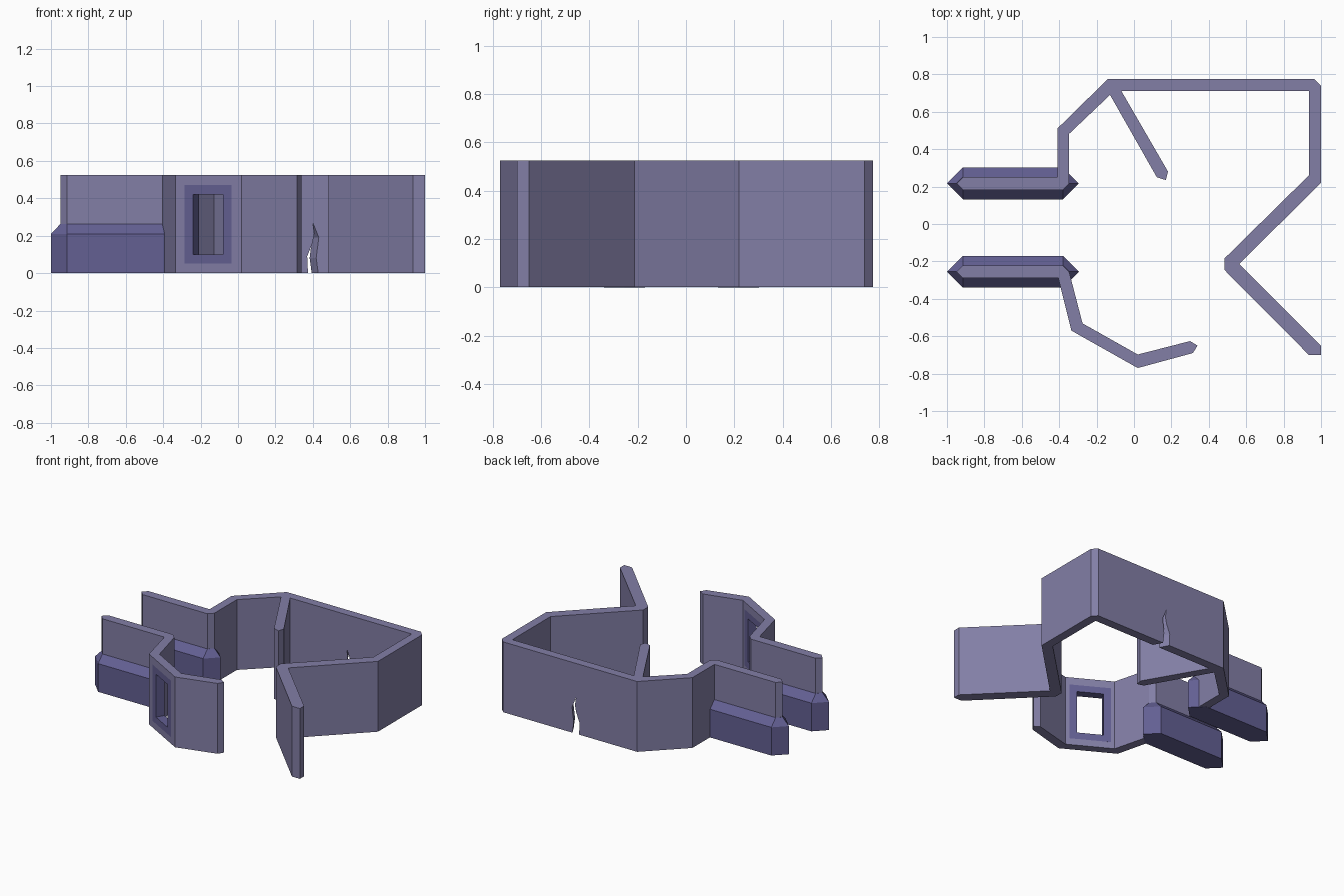
import bpy, bmesh
from mathutils import Vector

if "Cube" in bpy.data.objects:
    bpy.data.objects.remove(bpy.data.objects["Cube"])

H = 0.525          # wall height
A, B = Vector((-0.335, -0.57)), Vector((0.02, -0.77))   # outer line of window wall


def material(name, rgb):
    m = bpy.data.materials.new(name)
    m.diffuse_color = (*rgb, 1)
    m.use_nodes = True
    m.node_tree.nodes["Principled BSDF"].inputs["Base Color"].default_value = m.diffuse_color
    return m


wall_mat = material("wall_lilac", (0.225, 0.21, 0.38))
trim_mat = material("trim_purple", (0.125, 0.115, 0.29))


def loft(name, rings, mat=None):
    """Closed solid through rings of 3D points, flat caps."""
    bm = bmesh.new()
    rows = [[bm.verts.new(p) for p in r] for r in rings]
    n = len(rows[0])
    for lo, hi in zip(rows, rows[1:]):
        for i in range(n):
            j = (i + 1) % n
            bm.faces.new((lo[i], lo[j], hi[j], hi[i]))
    bm.faces.new(rows[0][::-1])
    bm.faces.new(rows[-1])
    bmesh.ops.recalc_face_normals(bm, faces=bm.faces)
    me = bpy.data.meshes.new(name)
    bm.to_mesh(me)
    bm.free()
    ob = bpy.data.objects.new(name, me)
    bpy.context.collection.objects.link(ob)
    if mat:
        me.materials.append(mat)
    return ob


def prism(name, plan, z0, z1, mat=None):
    return loft(name, [[(x, y, z) for x, y in plan] for z in (z0, z1)], mat)


def cut(ob, cutter):
    """Boolean cut, then discard the cutter."""
    m = ob.modifiers.new("cut", 'BOOLEAN')
    m.operation, m.solver, m.object = 'DIFFERENCE', 'EXACT', cutter
    bpy.context.view_layer.objects.active = ob
    bpy.ops.object.modifier_apply(modifier=m.name)
    bpy.data.objects.remove(cutter)


def window_plan(x0, x1, extra=0.0):
    """Plan rectangle through the window wall, between two x values on its outer face."""
    d = (B - A).normalized()
    inward = Vector((-d.y, d.x))
    p, q = (A + (B - A) * ((x - A.x) / (B.x - A.x)) for x in (x0, x1))
    t = 0.063 + extra
    return [p - inward * extra, q - inward * extra, q + inward * t, p + inward * t]


# Long wall with side branch and zigzag end
long_wall = prism("long_wall", [
    (-0.948, 0.217), (-0.914, 0.251), (-0.41, 0.251), (-0.41, 0.51), (-0.14, 0.775),
    (0.965, 0.775), (1.0, 0.74), (1.0, 0.22), (0.563, -0.213), (1.0, -0.65),
    (1.0, -0.70), (0.935, -0.70), (0.483, -0.245), (0.483, -0.185), (0.935, 0.26),
    (0.935, 0.71), (-0.067, 0.71), (0.182, 0.28), (0.17, 0.235), (0.122, 0.25),
    (-0.128, 0.69), (-0.347, 0.482), (-0.347, 0.217), (-0.381, 0.183), (-0.914, 0.183),
], 0.001, H, wall_mat)

# Crack running obliquely through the back wall
crack = [(0.375, -0.02), (0.37, 0.09), (0.398, 0.16), (0.408, 0.21), (0.40, 0.27),
         (0.432, 0.19), (0.418, 0.08), (0.432, -0.02)]
cut(long_wall, loft("crack_cutter", [[(x - 0.54 * (y - 0.71), y, z) for x, z in crack]
                                     for y in (0.69, 0.795)]))

# Short wall with window
short_wall = prism("short_wall", [
    (-0.948, -0.255), (-0.914, -0.289), (-0.405, -0.289), A, B, (0.315, -0.69),
    (0.34, -0.65), (0.30, -0.626), (0.02, -0.6978), (-0.275, -0.5316),
    (-0.347, -0.255), (-0.381, -0.221), (-0.914, -0.221),
], 0.001, H, wall_mat)
cut(short_wall, prism("window_cutter", window_plan(-0.285, -0.035, 0.04), 0.05, 0.47))

# Flush window frame
frame = prism("window_frame", window_plan(-0.285, -0.035), 0.05, 0.47, trim_mat)
cut(frame, prism("opening_cutter", window_plan(-0.24, -0.08, 0.04), 0.10, 0.42))


# Pointed plinths with bevelled tops under the entrance walls
def hexagon(cy, inset, z):
    r = 0.085 - inset
    x0, x1 = -1 + inset, -0.295 - inset
    return [(x0, cy, z), (x0 + r, cy - r, z), (x1 - r, cy - r, z),
            (x1, cy, z), (x1 - r, cy + r, z), (x0 + r, cy + r, z)]


for name, cy in (("back_plinth", 0.217), ("front_plinth", -0.255)):
    loft(name, [hexagon(cy, 0, 0), hexagon(cy, 0, 0.21), hexagon(cy, 0.051, 0.263)], trim_mat)
